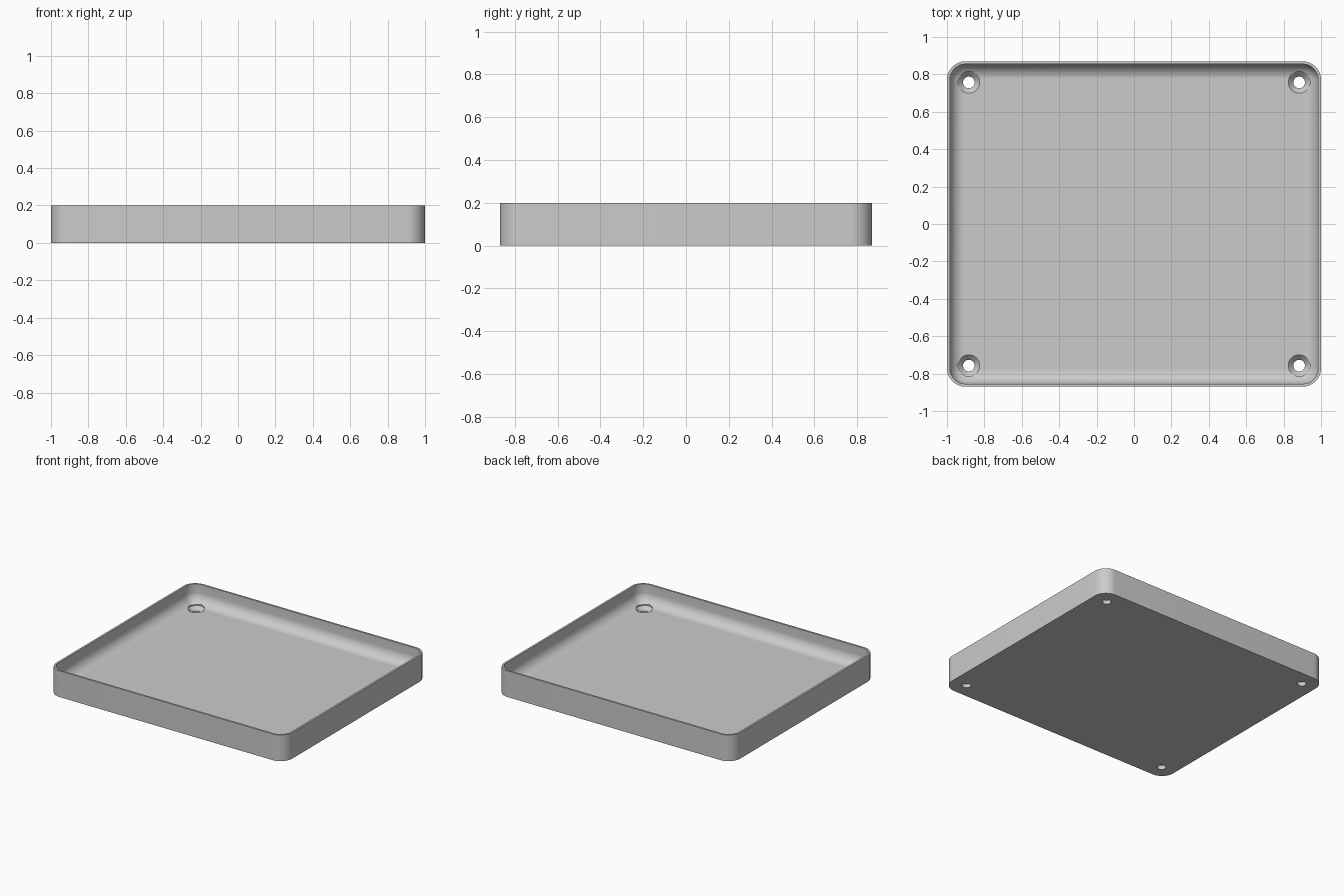
import bpy
import bmesh
from math import sin, cos, pi

cube = bpy.data.objects.get("Cube")
if cube:
    bpy.data.objects.remove(cube, do_unlink=True)

HALF_X, HALF_Y, HEIGHT = 1.0, 0.87, 0.2
CORNER, WALL, FLOOR, FILLET = 0.1, 0.015, 0.058, 0.08
HOLE_X, HOLE_Y, HOLE_R, SINK_R = 0.883, 0.757, 0.031, 0.058

grey = bpy.data.materials.new("plain grey")
grey.use_nodes = True
colour = (0.6, 0.6, 0.6, 1)
grey.diffuse_color = colour
grey.node_tree.nodes["Principled BSDF"].inputs["Base Color"].default_value = colour


def loft(name, rings):
    """Skin a stack of equal-length point rings and cap both ends."""
    bm = bmesh.new()
    loops = [[bm.verts.new(p) for p in ring] for ring in rings]
    n = len(loops[0])
    for a, b in zip(loops, loops[1:]):
        for i in range(n):
            j = (i + 1) % n
            bm.faces.new((a[i], a[j], b[j], b[i]))
    bm.faces.new(loops[0][::-1])
    bm.faces.new(loops[-1])
    bmesh.ops.recalc_face_normals(bm, faces=bm.faces)
    mesh = bpy.data.meshes.new(name)
    bm.to_mesh(mesh)
    bm.free()
    mesh.materials.append(grey)
    obj = bpy.data.objects.new(name, mesh)
    bpy.context.collection.objects.link(obj)
    return obj


def rounded_ring(inset, z, steps=12):
    """Rounded rectangle moved inwards from the outer wall."""
    r = CORNER - inset
    points = []
    for quarter, (sx, sy) in enumerate([(1, 1), (-1, 1), (-1, -1), (1, -1)]):
        for k in range(steps + 1):
            a = (quarter + k / steps) * pi / 2
            points.append((sx * (HALF_X - CORNER) + r * cos(a),
                           sy * (HALF_Y - CORNER) + r * sin(a), z))
    return points


def circle(x, y, r, z, n=40):
    return [(x + r * cos(2 * pi * i / n), y + r * sin(2 * pi * i / n), z) for i in range(n)]


# Tray: outer wall, thin rim, inner wall, filleted edge and floor
rings = [rounded_ring(0, 0), rounded_ring(0, HEIGHT), rounded_ring(WALL, HEIGHT)]
for k in range(11):
    a = k / 10 * pi / 2
    rings.append(rounded_ring(WALL + FILLET * (1 - cos(a)), FLOOR + FILLET * (1 - sin(a))))
tray = loft("tray", rings)

# Countersunk screw holes in the four corners
for sx in (-1, 1):
    for sy in (-1, 1):
        x, y = sx * HOLE_X, sy * HOLE_Y
        profile = [(HOLE_R, -0.05), (HOLE_R, 0.03), (SINK_R, FLOOR), (SINK_R, HEIGHT)]
        cutter = loft("screw_hole_cutter", [circle(x, y, r, z) for r, z in profile])
        cutter.hide_render = True
        cutter.hide_set(True)
        cut = tray.modifiers.new("screw hole", "BOOLEAN")
        cut.operation = "DIFFERENCE"
        cut.solver = "EXACT"
        cut.object = cutter

# Bake the holes, then remove the cutters
bpy.context.view_layer.update()
baked = bpy.data.meshes.new_from_object(tray.evaluated_get(bpy.context.evaluated_depsgraph_get()))
tray.modifiers.clear()
tray.data = baked
for obj in [o for o in bpy.data.objects if o.name.startswith("screw_hole_cutter")]:
    bpy.data.objects.remove(obj, do_unlink=True)

# Smooth the curved walls and keep the rims crisp
bpy.ops.object.select_all(action="DESELECT")
tray.select_set(True)
bpy.context.view_layer.objects.active = tray
bpy.ops.object.shade_smooth_by_angle(angle=pi / 6)
